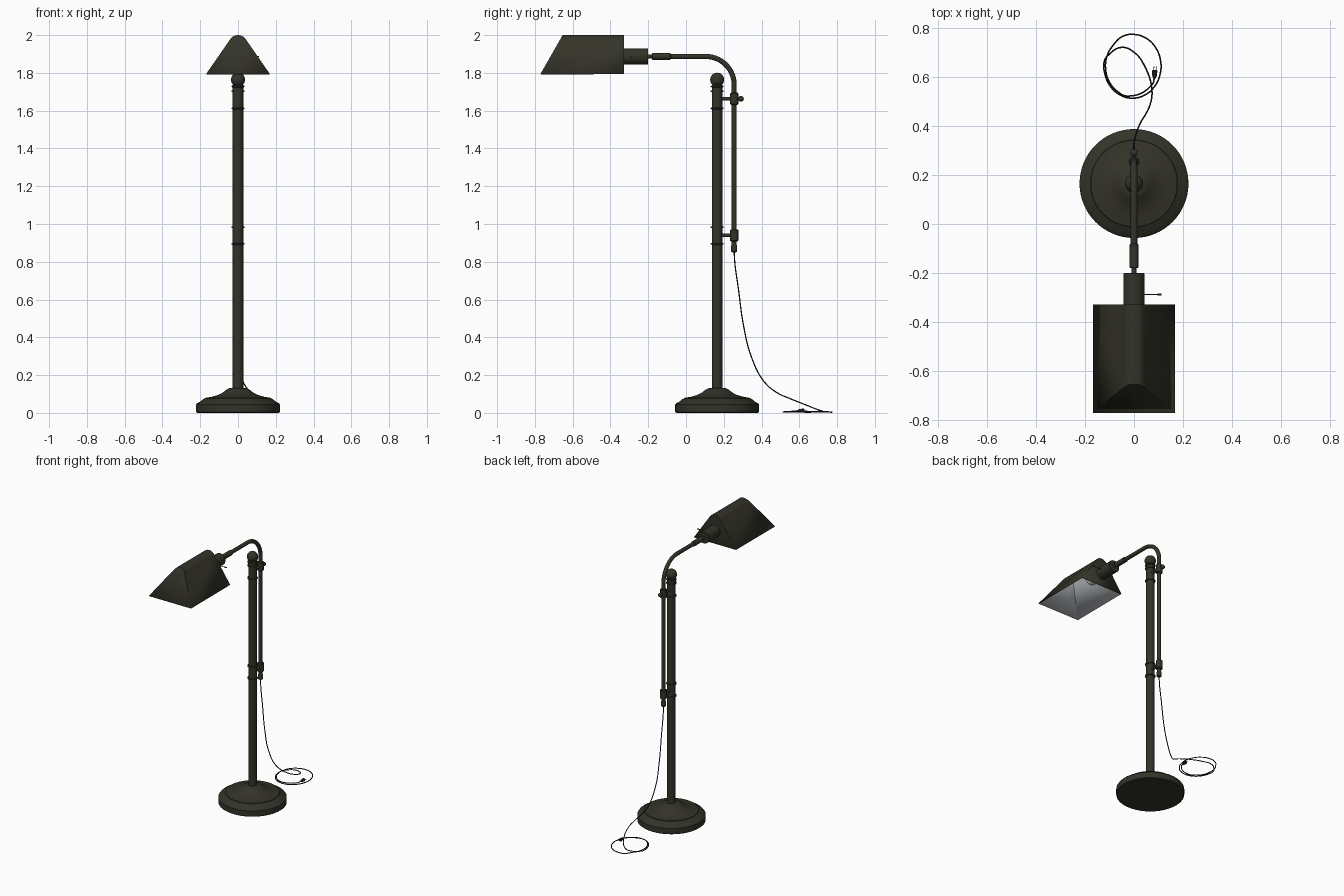
import bpy, bmesh, math
from mathutils import Vector

if "Cube" in bpy.data.objects:
    bpy.data.objects.remove(bpy.data.objects["Cube"])


def material(name, rgb):
    m = bpy.data.materials.new(name)
    m.diffuse_color = (*rgb, 1)
    m.use_nodes = True
    m.node_tree.nodes["Principled BSDF"].inputs["Base Color"].default_value = m.diffuse_color
    return m


BRONZE = material("dark bronze", (0.034, 0.033, 0.022))
BLACK = material("black cord", (0.012, 0.012, 0.012))
LINING = material("pale lining", (0.60, 0.63, 0.67))
GLASS = material("bulb glass", (0.68, 0.70, 0.72))


def smooth(ob, angle=32):
    bpy.ops.object.select_all(action='DESELECT')
    ob.select_set(True)
    bpy.context.view_layer.objects.active = ob
    bpy.ops.object.shade_smooth_by_angle(angle=math.radians(angle))


def finish(name, bm, *mats):
    me = bpy.data.meshes.new(name)
    bm.to_mesh(me)
    bm.free()
    ob = bpy.data.objects.new(name, me)
    bpy.context.collection.objects.link(ob)
    for m in mats:
        me.materials.append(m)
    smooth(ob)
    return ob


def lathe(name, profile, origin, axis=(0, 0, 1), mat=BRONZE, n=32):
    """Turn (radius, height) pairs around an axis through origin."""
    bm = bmesh.new()
    rot = Vector((0, 0, 1)).rotation_difference(Vector(axis))
    rings = []
    for r, h in profile:
        rings.append([bm.verts.new(Vector(origin) + rot @ Vector(
            (r * math.cos(2 * math.pi * i / n), r * math.sin(2 * math.pi * i / n), h)))
            for i in range(n)])
    for a, b in zip(rings, rings[1:]):
        for i in range(n):
            j = (i + 1) % n
            bm.faces.new((a[i], a[j], b[j], b[i]))
    bm.faces.new(rings[0][::-1])
    bm.faces.new(rings[-1])
    return finish(name, bm, mat)


def rod(name, a, b, r, mat=BRONZE, n=24):
    d = Vector(b) - Vector(a)
    return lathe(name, [(r, 0), (r, d.length)], a, d.normalized(), mat, n)


def ball(name, c, r, mat=BRONZE):
    prof = [(max(r * math.sin(math.pi * i / 16), 1e-4), -r * math.cos(math.pi * i / 16))
            for i in range(17)]
    return lathe(name, prof, c, mat=mat)


def tube(name, points, r, mat, spline='POLY', res=3):
    cu = bpy.data.curves.new(name, 'CURVE')
    cu.dimensions = '3D'
    cu.bevel_depth, cu.bevel_resolution, cu.use_fill_caps = r, res, True
    cu.resolution_u = 8
    s = cu.splines.new(spline)
    if spline == 'BEZIER':
        s.bezier_points.add(len(points) - 1)
        for bp, p in zip(s.bezier_points, points):
            bp.co = p
            bp.handle_left_type = bp.handle_right_type = 'AUTO'
    else:
        s.points.add(len(points) - 1)
        for sp, p in zip(s.points, points):
            sp.co = (*p, 1)
    cu.materials.append(mat)
    ob = bpy.data.objects.new(name, cu)
    bpy.context.collection.objects.link(ob)
    bpy.ops.object.select_all(action='DESELECT')
    ob.select_set(True)
    bpy.context.view_layer.objects.active = ob
    bpy.ops.object.convert(target='MESH')
    smooth(bpy.context.object, 50)


PY, AY, HZ = 0.165, 0.255, 1.887   # post y, riser y, head height

# Weighted base
lathe("base", [(0.215, 0), (0.222, 0.005), (0.222, 0.044), (0.216, 0.052), (0.202, 0.058),
               (0.186, 0.072), (0.178, 0.075), (0.176, 0.079), (0.14, 0.085), (0.105, 0.095),
               (0.08, 0.108), (0.06, 0.124), (0.046, 0.131), (0.03, 0.132)], (0, PY, 0), n=64)

# Post with trim rings and ball finial
lathe("post", [(0.028, 0.125), (0.028, 1.735), (0.018, 1.74), (0.018, 1.75)], (0, PY, 0))
for z in (0.895, 0.983, 1.612, 1.703, 1.728):
    lathe("post_ring", [(0.028, -0.005), (0.034, -0.003), (0.034, 0.003), (0.028, 0.005)],
          (0, PY, z))
ball("finial", (0, PY, 1.764), 0.037)

# Clamps holding the sliding riser
for z in (0.94, 1.663):
    rod("clamp_bar", (0, PY, z), (0, AY, z), 0.010)
    lathe("clamp_sleeve", [(0.017, -0.032), (0.022, -0.028), (0.022, 0.028), (0.017, 0.032)],
          (0, AY, z))
rod("knob_stem", (0, AY, 1.663), (0, 0.29, 1.663), 0.008)
ball("clamp_knob", (0, 0.291, 1.663), 0.015)
lathe("riser_end", [(0.010, 0.85), (0.016, 0.855), (0.016, 0.885), (0.013, 0.89)], (0, AY, 0))

# Bent arm
R = 0.15
arc = [(0, AY - R + R * math.cos(math.pi / 2 * i / 14), HZ - R + R * math.sin(math.pi / 2 * i / 14))
       for i in range(15)]
tube("arm", [(0, AY, 0.86)] + arc + [(0, -0.10, HZ)], 0.0135, BRONZE, res=6)
lathe("arm_sleeve", [(0.014, 0.08), (0.018, 0.085), (0.018, 0.177), (0.014, 0.18)],
      (0, 0, HZ), (0, -1, 0))
rod("arm_neck", (0, -0.17, HZ), (0, -0.21, HZ), 0.010)

# Lamp socket and switch
lathe("socket", [(0.040, 0.2), (0.042, 0.202), (0.042, 0.335)], (0, 0, HZ), (0, -1, 0))
rod("switch_stem", (0.03, -0.287, HZ), (0.112, -0.287, HZ), 0.002, n=10)
rod("switch_tip", (0.095, -0.287, HZ), (0.112, -0.287, HZ), 0.0035, n=12)

# Bulb
lathe("bulb", [(0.018, 0.33), (0.019, 0.355), (0.028, 0.38), (0.037, 0.40), (0.040, 0.42),
               (0.036, 0.442), (0.024, 0.455), (0.001, 0.461)], (0, 0, HZ), (0, -1, 0), GLASS)

# Tent shade: rounded ridge section, upright back, sloping front, open underneath
W, Z0, r, zc = 0.168, 1.795, 0.05, 1.95
t0 = math.atan2(Z0 - zc, W) + math.acos(r / math.hypot(W, Z0 - zc))
section = [(W, Z0)]
for i in range(15):
    t = t0 + (math.pi - 2 * t0) * i / 14
    section.append((r * math.cos(t), zc + r * math.sin(t)))
section.append((-W, Z0))
bm = bmesh.new()
front = [bm.verts.new((x, -0.77 + (z - Z0) / 0.205 * 0.117, z)) for x, z in section]
back = [bm.verts.new((x, -0.328, z)) for x, z in section]
for i in range(len(section) - 1):
    bm.faces.new((front[i], back[i], back[i + 1], front[i + 1]))
bm.faces.new(front)
bm.faces.new(back[::-1])
for f in bm.faces:   # face outward from the middle of the shade
    f.normal_update()
    if f.normal.dot(f.calc_center_median() - Vector((0, -0.53, 1.85))) < 0:
        f.normal_flip()
shade = finish("shade", bm, BRONZE, LINING)
sol = shade.modifiers.new("thickness", 'SOLIDIFY')
sol.thickness, sol.offset, sol.material_offset = 0.004, -1, 1

# Power cord: hangs from the riser, then coils on the floor
cord = [(0, AY, 0.86), (0, 0.258, 0.80), (0, 0.277, 0.66), (0, 0.305, 0.46), (0.003, 0.345, 0.30),
        (0.025, 0.41, 0.17), (0.065, 0.485, 0.105), (0.073, 0.545, 0.078), (0.045, 0.64, 0.04),
        (0, 0.70, 0.016), (-0.05, 0.72, 0.009), (-0.103, 0.69, 0.006)]
for i in range(20):
    a = math.radians(170 + i * 25)
    k = 1 if i < 13 else 0.95
    cord.append((-0.006 + 0.116 * k * math.cos(a), 0.643 + 0.13 * k * math.sin(a),
                 0.004 + 0.004 * (i > 12)))
cord = cord[:-1] + [(0.075, 0.57, 0.009), (0.083, 0.598, 0.012)]
tube("power_cord", cord, 0.0032, BLACK, 'BEZIER', 2)

# Plug and prongs
lathe("plug", [(0.004, 0), (0.009, 0.01), (0.011, 0.032), (0.009, 0.035)],
      (0.083, 0.592, 0.012), (0.05, 1, 0), BLACK, 16)
for dx in (-0.005, 0.005):
    rod("plug_prong", (0.085 + dx, 0.62, 0.012), (0.086 + dx, 0.642, 0.012), 0.0018, BLACK, 8)
